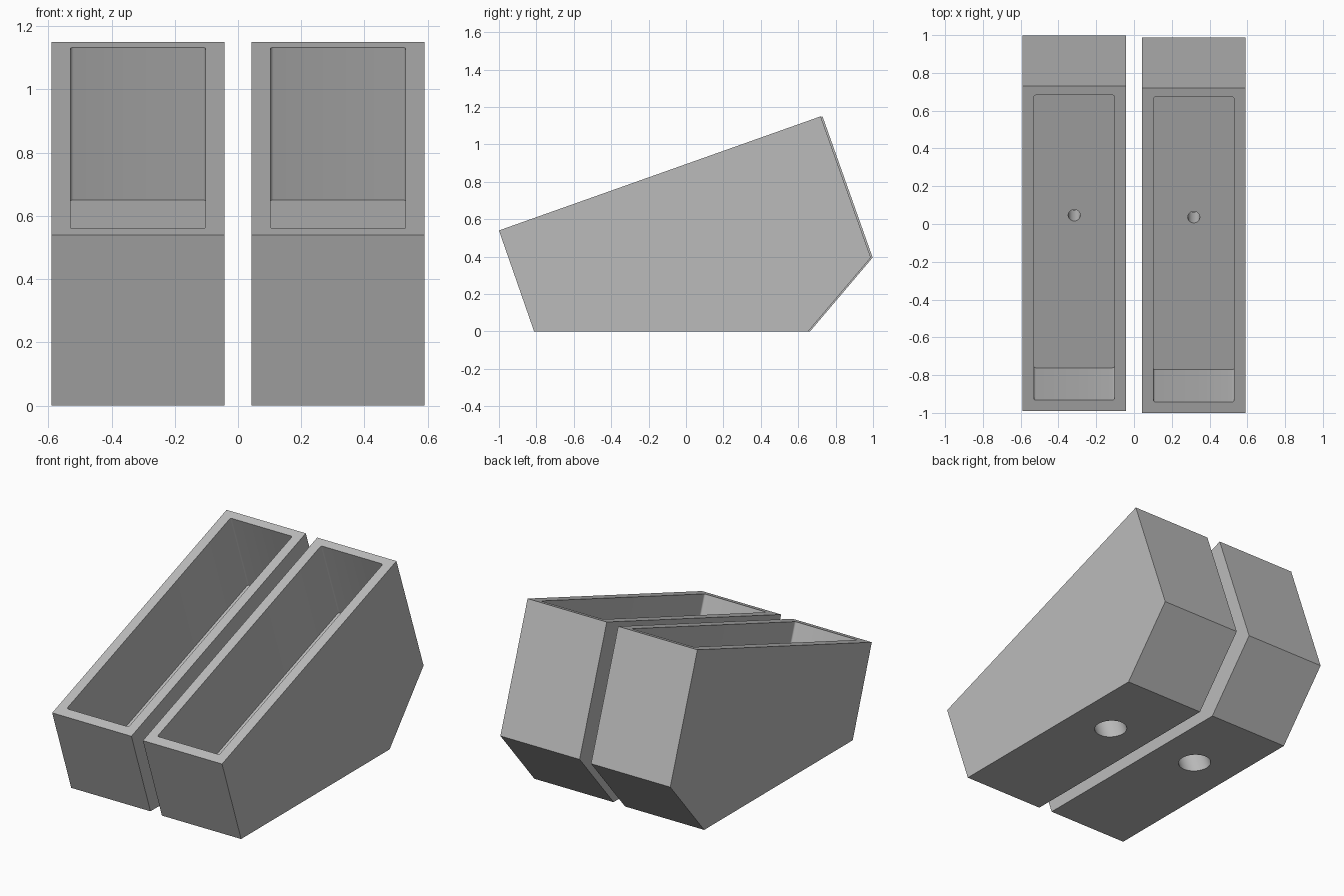
import bpy, bmesh, math
from mathutils import Matrix, Vector

if "Cube" in bpy.data.objects:
    bpy.data.objects.remove(bpy.data.objects["Cube"])

WIDTH, POCKET_WIDTH, DEPTH = 0.547, 0.427, 0.512
PROFILE = [(-0.998, 0.54), (-0.81, 0), (0.655, 0), (0.99, 0.395), (0.722, 1.15)]
SLOPE = math.atan2(0.61, 1.72)
RIM_CENTRE = Vector((0, -0.133, 0.847))      # centre of the pocket mouth
POCKET_LENGTH = 1.713

grey = bpy.data.materials.new("plain grey")
grey.diffuse_color = (0.5, 0.5, 0.5, 1)
grey.use_nodes = True
grey.node_tree.nodes["Principled BSDF"].inputs["Base Color"].default_value = grey.diffuse_color


def finish(name, bm, matrix=Matrix()):
    bmesh.ops.recalc_face_normals(bm, faces=bm.faces)
    mesh = bpy.data.meshes.new(name)
    bm.to_mesh(mesh)
    bm.free()
    mesh.transform(matrix)
    mesh.materials.append(grey)
    obj = bpy.data.objects.new(name, mesh)
    bpy.context.collection.objects.link(obj)
    return obj


def tilted(x, y, depth):
    """Frame on the slanted rim, sunk to a depth below it."""
    return (Matrix.Translation(RIM_CENTRE + Vector((x, y, 0)))
            @ Matrix.Rotation(SLOPE, 4, 'X') @ Matrix.Translation((0, 0, -depth)))


def pocket_cutter(name, x, y):
    bm = bmesh.new()
    bmesh.ops.create_cube(bm, size=1)
    bmesh.ops.scale(bm, verts=bm.verts, vec=(POCKET_WIDTH, POCKET_LENGTH, 2 * DEPTH))
    # small rounded corners on the four upright edges
    upright = [e for e in bm.edges if abs(e.verts[0].co.z - e.verts[1].co.z) > 0.1]
    bmesh.ops.bevel(bm, geom=upright, offset=0.01, segments=3, profile=0.5, affect='EDGES')
    return finish(name, bm, tilted(x, y, 0))


def bore_cutter(name, x, y, radius, top, bottom):
    bm = bmesh.new()
    bmesh.ops.create_cone(bm, cap_ends=True, segments=48, radius1=radius,
                          radius2=radius, depth=bottom - top)
    return finish(name, bm, tilted(x, y, (top + bottom) / 2))


def holder(name, x, y):
    # Solid body: side profile extruded across the width
    bm = bmesh.new()
    face = bm.faces.new([bm.verts.new((x - WIDTH / 2, py + y, pz)) for py, pz in PROFILE])
    new = bmesh.ops.extrude_face_region(bm, geom=[face])["geom"]
    bmesh.ops.translate(bm, vec=(WIDTH, 0, 0),
                        verts=[v for v in new if isinstance(v, bmesh.types.BMVert)])
    body = finish(name, bm)

    # Pocket, wide screw bore from below, narrow screw hole into the pocket
    cutters = [pocket_cutter(name + "_pocket_cutter", x, y),
               bore_cutter(name + "_bore_cutter", x, y, 0.092, DEPTH + 0.17, 1.2),
               bore_cutter(name + "_hole_cutter", x, y, 0.032, DEPTH - 0.1, DEPTH + 0.25)]
    bpy.context.view_layer.objects.active = body
    for cutter in cutters:
        cutter.hide_render = True
        mod = body.modifiers.new("cut", 'BOOLEAN')
        mod.operation, mod.solver, mod.object = 'DIFFERENCE', 'EXACT', cutter
        bpy.ops.object.modifier_apply(modifier=mod.name)
        bpy.data.objects.remove(cutter)
    bpy.ops.object.select_all(action='DESELECT')
    body.select_set(True)
    bpy.ops.object.shade_smooth_by_angle(angle=math.radians(35))


holder("right_holder", 0.3165, -0.002)
holder("left_holder", -0.3165, 0.008)
